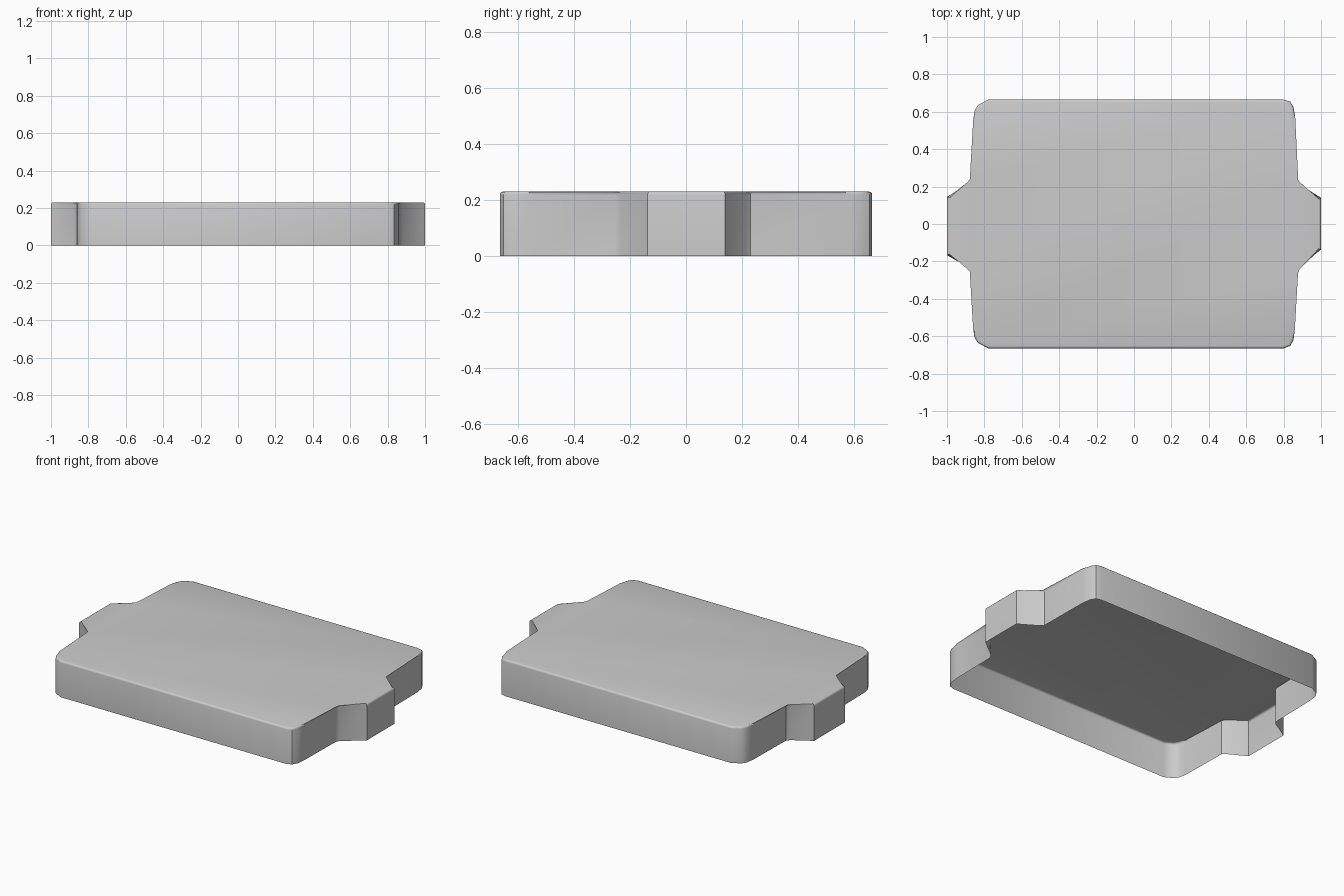
import bpy
import bmesh
import math

if "Cube" in bpy.data.objects:
    bpy.data.objects.remove(bpy.data.objects["Cube"])

HEIGHT = 0.23

# Tray outline, counter-clockwise from the front left corner
outline = [
    (-0.78, -0.665), (0.80, -0.665), (0.835, -0.652), (0.853, -0.62), (0.86, -0.56),
    (0.865, -0.26), (0.875, -0.235), (1.0, -0.137),                  # right tab
    (1.0, 0.14), (0.882, 0.212), (0.866, 0.23),
    (0.862, 0.57), (0.853, 0.625), (0.835, 0.655), (0.80, 0.665),    # back right corner
    (-0.78, 0.665), (-0.835, 0.635), (-0.853, 0.605), (-0.86, 0.55),
    (-0.866, 0.235), (-0.88, 0.216), (-1.0, 0.145),                  # left tab
    (-1.0, -0.167), (-0.882, -0.232), (-0.866, -0.25),
    (-0.86, -0.56), (-0.853, -0.605), (-0.835, -0.635),
]

# Open-bottomed shell: single-surface walls and a top panel
bm = bmesh.new()
low = [bm.verts.new((x, y, 0)) for x, y in outline]
high = [bm.verts.new((x, y, HEIGHT)) for x, y in outline]
n = len(outline)
for i in range(n):
    j = (i + 1) % n
    bm.faces.new((low[i], low[j], high[j], high[i]))
top = bm.faces.new(high)

# Softly rounded top rim
bmesh.ops.bevel(bm, geom=list(top.edges), offset=0.012, segments=3,
                profile=0.5, affect='EDGES', clamp_overlap=True)

mesh = bpy.data.meshes.new("tray_shell")
bm.to_mesh(mesh)
bm.free()
tray = bpy.data.objects.new("tray_shell", mesh)
bpy.context.collection.objects.link(tray)

# Smooth the corners, keep the tab corners crisp
bpy.context.view_layer.objects.active = tray
tray.select_set(True)
bpy.ops.object.shade_smooth_by_angle(angle=math.radians(33))
